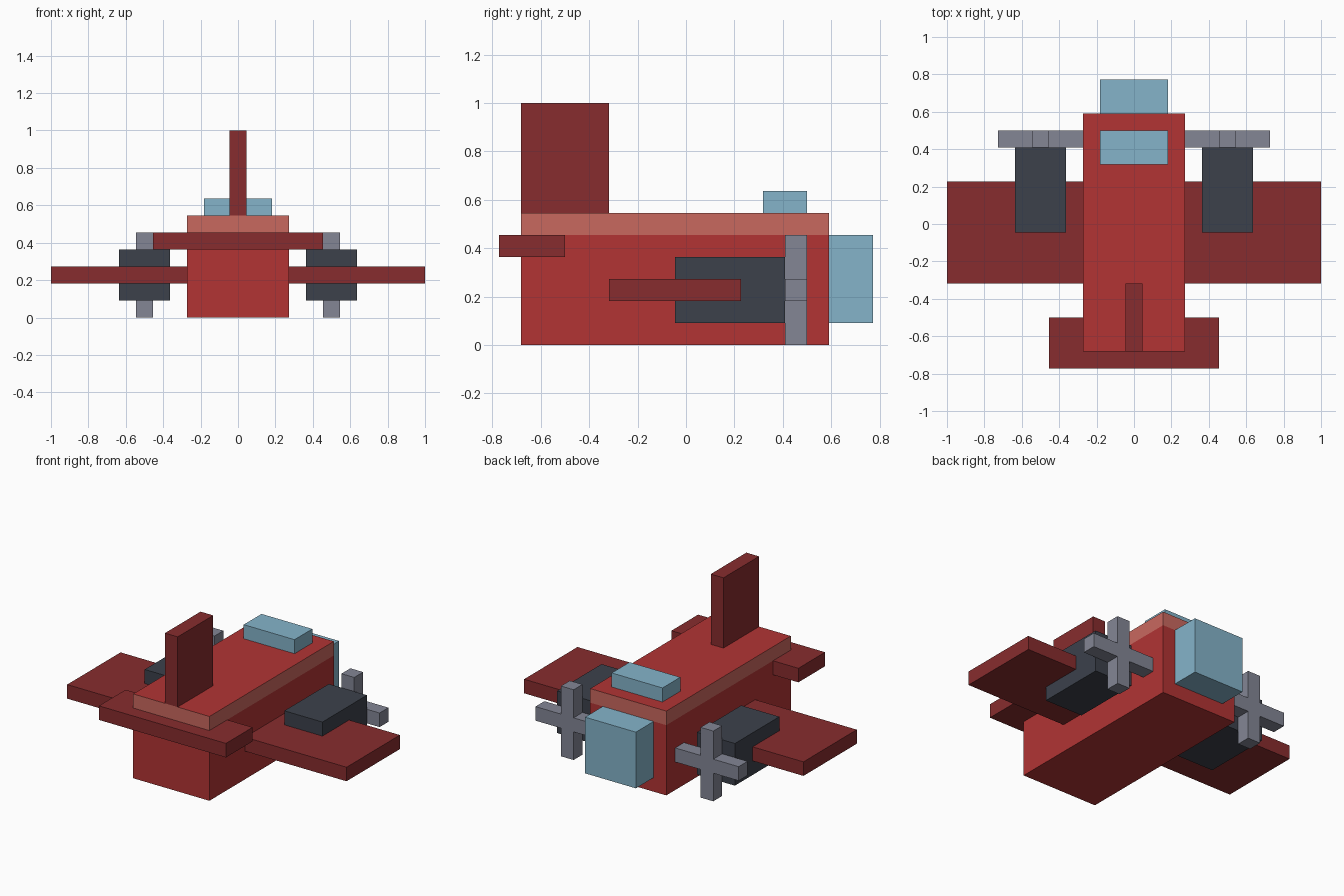
import bpy
import bmesh
from mathutils import Vector

U = 1 / 11  # modelling grid step

if "Cube" in bpy.data.objects:
    bpy.data.objects.remove(bpy.data.objects["Cube"], do_unlink=True)


def linear(c):
    c /= 255
    return c / 12.92 if c <= 0.04045 else ((c + 0.055) / 1.055) ** 2.4


def material(name, *rgb):
    mat = bpy.data.materials.new(name)
    mat.use_nodes = True
    colour = (*[linear(c) for c in rgb], 1)
    mat.diffuse_color = colour
    mat.node_tree.nodes["Principled BSDF"].inputs["Base Color"].default_value = colour
    return mat


red = material("red", 178, 52, 52)
pale_red = material("pale red", 201, 104, 95)
dark_red = material("dark red", 135, 44, 46)
charcoal = material("charcoal", 60, 65, 75)
grey = material("grey", 131, 134, 149)
glass = material("glass blue", 133, 180, 202)


def finish(name, bm, *mats):
    bmesh.ops.recalc_face_normals(bm, faces=bm.faces)
    mesh = bpy.data.meshes.new(name)
    bm.to_mesh(mesh)
    bm.free()
    for mat in mats:
        mesh.materials.append(mat)
    obj = bpy.data.objects.new(name, mesh)
    bpy.context.scene.collection.objects.link(obj)
    return obj


def box_mesh(x, y, z):
    """Box from (low, high) ranges in grid steps."""
    bm = bmesh.new()
    bmesh.ops.create_cube(bm, size=1)
    for v in bm.verts:
        v.co = Vector([(r[0] + r[1]) / 2 + c * (r[1] - r[0])
                       for r, c in zip((x, y, z), v.co)]) * U
    return bm


def box(name, x, y, z, mat):
    return finish(name, box_mesh(x, y, z), mat)


# Fuselage, with a pale stripe round the top of its sides
bm = box_mesh((-3, 3), (-7.5, 6.5), (0, 6))
bmesh.ops.bisect_plane(bm, geom=bm.verts[:] + bm.edges[:] + bm.faces[:],
                       plane_co=(0, 0, 5 * U), plane_no=(0, 0, 1))
bm.normal_update()
for f in bm.faces:
    on_side = abs(f.normal.z) < 0.5
    f.material_index = int(on_side and f.calc_center_median().z > 5 * U)
finish("fuselage", bm, red, pale_red)

# Windows
box("nose_window", (-2, 2), (6.5, 8.5), (1, 5), glass)
box("cockpit_window", (-2, 2), (3.5, 5.5), (6, 7), glass)

# Tail
box("tail_fin", (-0.5, 0.5), (-7.5, -3.5), (6, 11), dark_red)
box("tailplane", (-5, 5), (-8.5, -5.5), (4, 5), dark_red)


def propeller(name, cx, cz):
    """Plus-shaped outline extruded along y."""
    a, b = 0.5, 2.5
    arm = [(b, -a), (b, a), (a, a)]
    bm = bmesh.new()
    verts = []
    for _ in range(4):
        verts += [bm.verts.new(((cx + x) * U, 4.5 * U, (cz + z) * U)) for x, z in arm]
        arm = [(-z, x) for x, z in arm]
    face = bm.faces.new(verts)
    out = bmesh.ops.extrude_face_region(bm, geom=[face])["geom"]
    moved = [g for g in out if isinstance(g, bmesh.types.BMVert)]
    bmesh.ops.translate(bm, verts=moved, vec=(0, U, 0))
    return finish(name, bm, grey)


# Wings, engines and propellers on both sides
for side, s in (("left", 1), ("right", -1)):
    box(side + "_wing", sorted((3 * s, 11 * s)), (-3.5, 2.5), (2, 3), dark_red)
    box(side + "_engine", sorted((4 * s, 7 * s)), (-0.5, 4.5), (1, 4), charcoal)
    propeller(side + "_propeller", 5.5 * s, 2.5)
